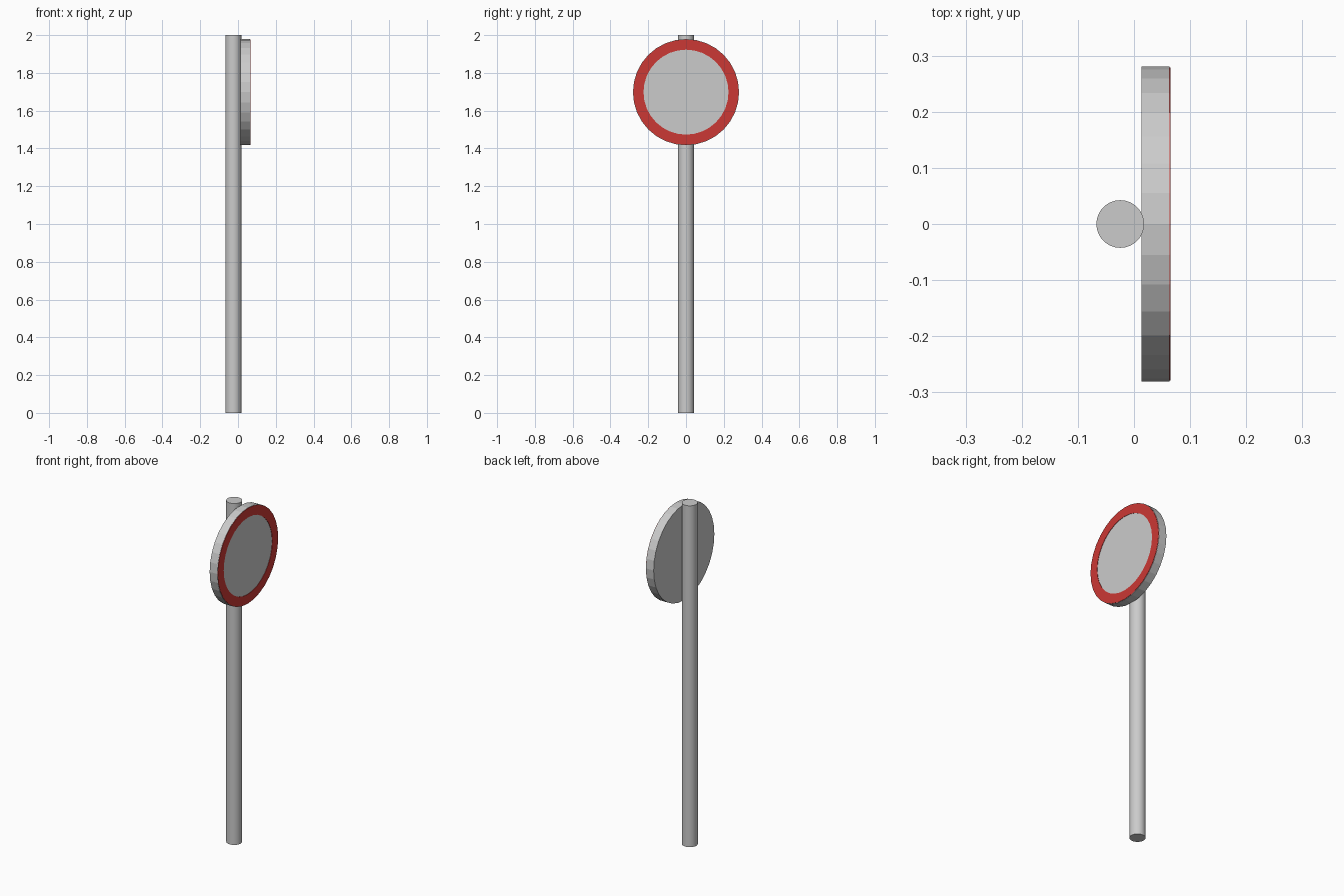
import bpy, bmesh
from math import cos, sin, tau, pi, radians

if "Cube" in bpy.data.objects:
    bpy.data.objects.remove(bpy.data.objects["Cube"])

SIDES = 32
CENTRE_Z = 1.698


def cylinder(name, radius, depth, location, rotation=(0, 0, 0)):
    bpy.ops.mesh.primitive_cylinder_add(vertices=SIDES, radius=radius, depth=depth,
                                        location=location, rotation=rotation)
    obj = bpy.context.object
    obj.name = name
    return obj


def flat_ring(name, inner, outer, x0, x1):
    # Rectangular section swept around the x axis
    bm = bmesh.new()
    section = [(inner, x0), (outer, x0), (outer, x1), (inner, x1)]
    loops = [[bm.verts.new((x, r * cos(tau * i / SIDES), r * sin(tau * i / SIDES)))
              for r, x in section] for i in range(SIDES)]
    for i in range(SIDES):
        a, b = loops[i], loops[(i + 1) % SIDES]
        for j in range(4):
            k = (j + 1) % 4
            bm.faces.new((a[j], a[k], b[k], b[j]))
    bmesh.ops.recalc_face_normals(bm, faces=bm.faces)
    mesh = bpy.data.meshes.new(name)
    bm.to_mesh(mesh)
    bm.free()
    obj = bpy.data.objects.new(name, mesh)
    bpy.context.collection.objects.link(obj)
    return obj


# Round post
cylinder("post", 0.0425, 2.0, (-0.0245, 0, 1.0))
bpy.ops.object.shade_smooth_by_angle(angle=radians(30))

# Faceted sign disc facing +x
cylinder("sign_disc", 0.281, 0.05, (0.038, 0, CENTRE_Z), (0, pi / 2, 0))

# Thin red border on the face
border = flat_ring("sign_border", 0.225, 0.279, 0.062, 0.065)
border.location.z = CENTRE_Z
red = bpy.data.materials.new("red")
red.diffuse_color = (0.6, 0.04, 0.035, 1)
red.use_nodes = True
red.node_tree.nodes["Principled BSDF"].inputs["Base Color"].default_value = red.diffuse_color
border.data.materials.append(red)
